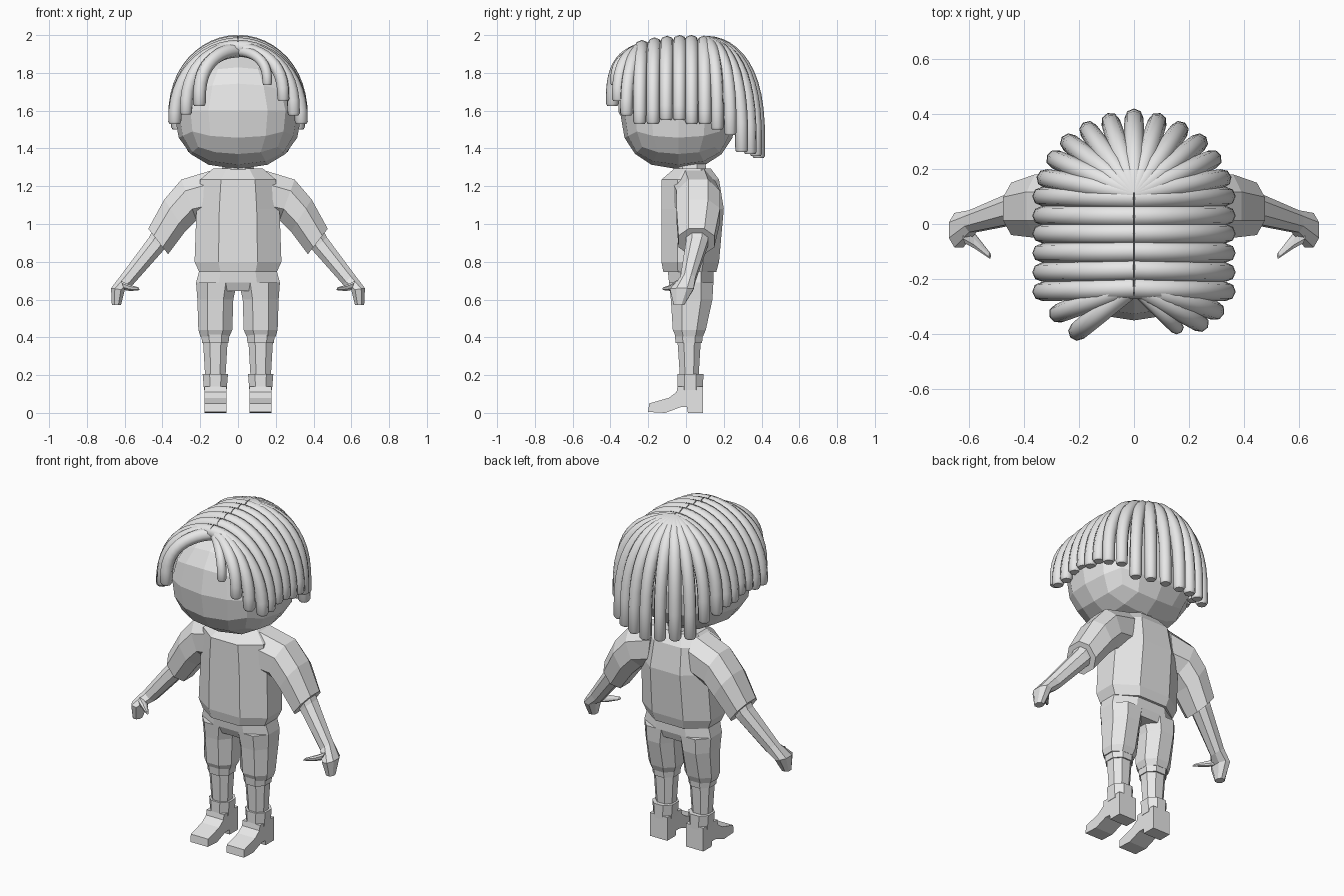
import bpy, bmesh, math
from mathutils import Vector

if "Cube" in bpy.data.objects:
    bpy.data.objects.remove(bpy.data.objects["Cube"])

grey = bpy.data.materials.new("plain grey")
grey.diffuse_color = (0.8, 0.8, 0.8, 1)
grey.use_nodes = True
grey.node_tree.nodes["Principled BSDF"].inputs["Base Color"].default_value = grey.diffuse_color

# unit octagon with chamfered corners, used for every body cross-section
OCT = [(1, -.45), (1, .45), (.45, 1), (-.45, 1), (-1, .45), (-1, -.45), (-.45, -1), (.45, -1)]


def finish(name, bm, mirror=False):
    bmesh.ops.recalc_face_normals(bm, faces=bm.faces)
    me = bpy.data.meshes.new(name)
    bm.to_mesh(me)
    bm.free()
    me.materials.append(grey)
    ob = bpy.data.objects.new(name, me)
    bpy.context.collection.objects.link(ob)
    if mirror:
        ob.modifiers.new("mirror", 'MIRROR').use_mirror_merge = False
    return ob


def loft(name, rings, mirror=False):
    bm = bmesh.new()
    loops = [[bm.verts.new(p) for p in r] for r in rings]
    n = len(loops[0])
    for a, b in zip(loops, loops[1:]):
        for i in range(n):
            bm.faces.new((a[i], a[(i + 1) % n], b[(i + 1) % n], b[i]))
    bm.faces.new(loops[0])
    bm.faces.new(loops[-1])
    return finish(name, bm, mirror)


def level(z, x0, x1, y0, y1):
    """Horizontal ring filling the given x and y ranges."""
    return [((x0 + x1) / 2 + u * (x1 - x0) / 2, (y0 + y1) / 2 + v * (y1 - y0) / 2, z) for u, v in OCT]


def tilted(xt, zt, xb, zb, y0, y1):
    """Ring for an arm, between an upper and a lower (x, z) point."""
    return [((xt + xb) / 2 + u * (xt - xb) / 2, (y0 + y1) / 2 + v * (y1 - y0) / 2,
             (zt + zb) / 2 + u * (zt - zb) / 2) for u, v in OCT]


# head: rounded cube, four faces per side, narrower under the hair
bm = bmesh.new()
bmesh.ops.create_cube(bm, size=2)
bmesh.ops.subdivide_edges(bm, edges=bm.edges[:], cuts=3, use_grid_fill=True)
for v in bm.verts:
    v.co /= sum(abs(c) ** 2.3 for c in v.co) ** (1 / 2.3)
    x, y, z = v.co
    taper = 1 - .18 * max(z, 0)
    v.co = (x * .34 * taper, y * .31 - .04, 1.60 + z * .31)
finish("head", bm)

# neck
loft("neck", [level(1.25, -.09, .09, -.07, .11), level(1.36, -.075, .075, -.06, .10)])

# shirt body
loft("shirt", [level(.745, -.205, .205, -.12, .16), level(.80, -.23, .23, -.13, .175),
               level(1.08, -.22, .22, -.13, .20), level(1.235, -.20, .20, -.13, .175),
               level(1.295, -.13, .13, -.06, .13)])

# sleeves
loft("sleeve", [tilted(.12, 1.29, .15, 1.03, -.07, .16), tilted(.30, 1.235, .22, 1.02, -.05, .18),
                tilted(.39, 1.13, .28, .96, -.05, .18), tilted(.475, .975, .37, .84, -.04, .15)], True)

# forearms and hands
loft("forearm", [tilted(.45, .97, .38, .88, .0, .12), tilted(.47, .93, .395, .86, .0, .115),
                 tilted(.615, .735, .555, .68, -.03, .05)], True)
loft("hand", [tilted(.615, .735, .555, .68, -.03, .05), tilted(.672, .66, .60, .65, -.085, .04),
              tilted(.668, .57, .62, .57, -.065, -.01)], True)
loft("thumb", [tilted(.62, .70, .60, .65, -.07, -.01), tilted(.58, .68, .57, .645, -.09, -.04),
               tilted(.527, .665, .52, .65, -.125, -.105)], True)

# trousers: hips and two legs
loft("hips", [level(.645, -.205, .205, -.07, .13), level(.69, -.222, .222, -.09, .145),
              level(.79, -.195, .195, -.10, .145)])
loft("trouser_leg", [level(.69, .005, .222, -.09, .145), level(.60, .025, .215, -.08, .14),
                     level(.44, .03, .21, -.07, .105), level(.405, .045, .20, -.055, .09)], True)

# lower legs with a band below the knee
loft("knee_band", [level(.42, .045, .195, -.06, .09), level(.37, .05, .19, -.055, .085)], True)
loft("shin", [level(.38, .055, .185, -.045, .078), level(.16, .068, .172, -.03, .065)], True)

# boots: shaft plus a side profile pulled across
loft("boot_shaft", [level(.205, .053, .187, -.045, .092), level(.12, .06, .18, -.045, .09)], True)
PROFILE = [(.09, 0), (.09, .14), (-.045, .14), (-.05, .11), (-.09, .08), (-.195, .05),
           (-.20, .005), (-.11, 0), (-.03, .03), (.005, .03), (.01, 0)]
loft("boot_foot", [[(x, y, z) for y, z in PROFILE] for x in (.062, .178)], True)

# hair locks: each runs from the parting over the head and down to its tip
cu = bpy.data.curves.new("hair_locks", 'CURVE')
cu.dimensions = '3D'
cu.bevel_depth = .039
cu.bevel_resolution = 2
cu.use_fill_caps = True


def lock(y0, tx, ty, zend, power, size=1.0, zroot=None):
    z0 = zroot or 1.963 - .5 * y0 * y0
    n = 12
    pts = []
    for i in range(n + 1):
        t = math.pi / 2 * i / n
        s, c = math.sin(t), max(math.cos(t), 0) ** power
        pts.append(Vector((tx * s, y0 + (ty - y0) * s, zend + .012 + (z0 - zend - .012) * c)))
    pts.append(Vector((tx, ty, zend)))
    sp = cu.splines.new('POLY')
    sp.points.add(len(pts) - 1)
    for i, p in enumerate(pts):
        sp.points[i].co = (*p, 1)
        sp.points[i].radius = size * (1 - .12 * i / n) * (.8 if i == n + 1 else 1)


for s in (1, -1):
    # straight side locks
    for y, z in ((.10, 1.53), (.03, 1.53), (-.035, 1.55), (-.105, 1.55), (-.175, 1.53), (-.245, 1.53)):
        lock(y * .95, s * .335, y, z, .9)
    # back fan
    for x, y, z in ((.32, .165, 1.50), (.285, .235, 1.47), (.235, .295, 1.38), (.165, .34, 1.37),
                    (.085, .37, 1.36)):
        lock(.11, s * x, y, z, .68)
lock(.11, 0, .385, 1.35, .65)

# uneven fringe at the front
lock(-.22, -.275, -.325, 1.58, .8, zroot=1.93)
lock(-.22, -.205, -.39, 1.625, .7, zroot=1.92)
lock(-.22, .295, -.315, 1.575, .8, zroot=1.93)
lock(-.22, .24, -.36, 1.65, .75, .95, 1.925)
lock(-.22, .155, -.375, 1.735, .75, .75, 1.915)

hair = bpy.data.objects.new("hair_locks", cu)
bpy.context.collection.objects.link(hair)
cu.materials.append(grey)
bpy.ops.object.select_all(action='DESELECT')
hair.select_set(True)
bpy.context.view_layer.objects.active = hair
bpy.ops.object.convert(target='MESH')
bpy.ops.object.shade_smooth_by_angle(angle=math.radians(50))
